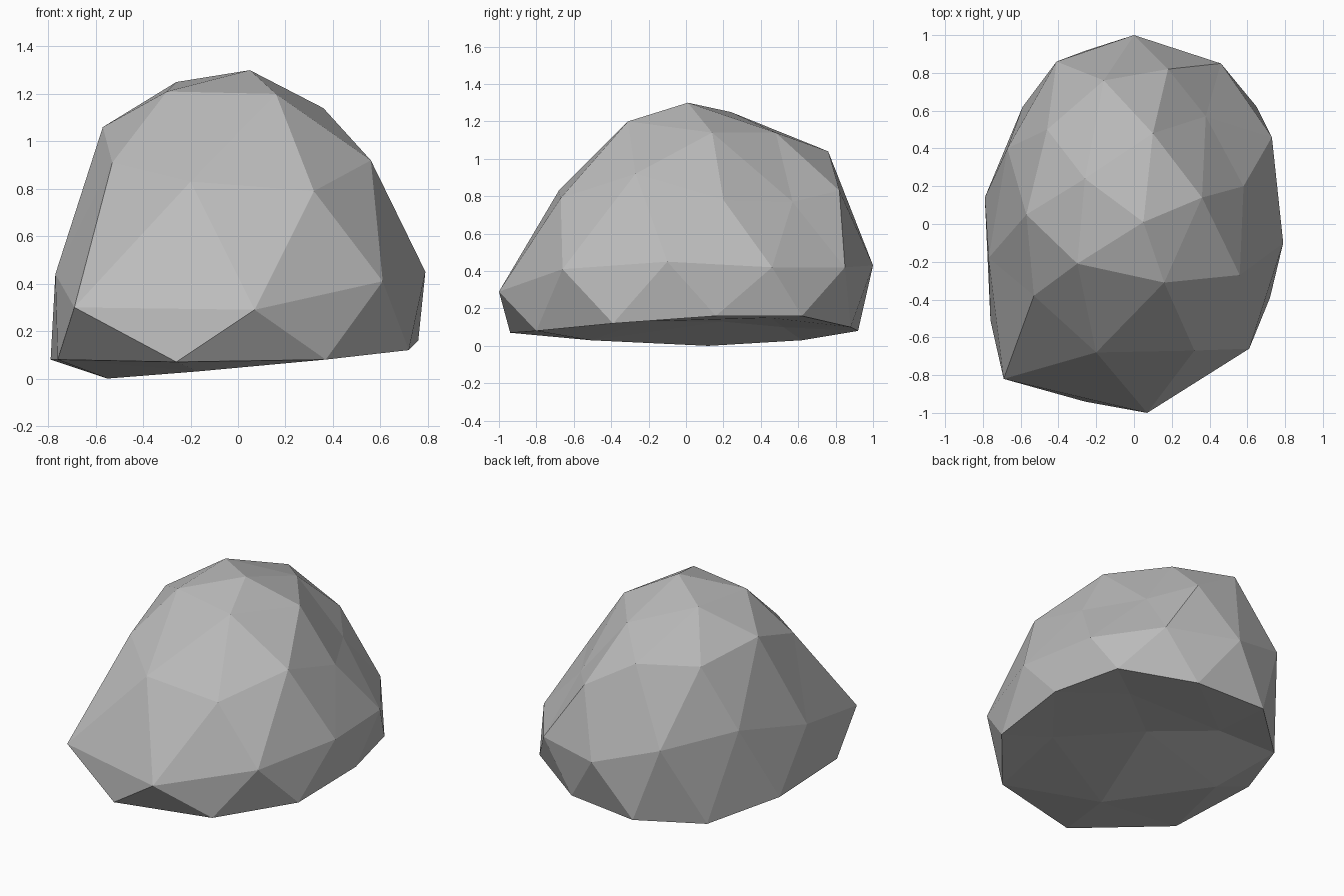
import bpy
import bmesh
from math import sin, cos, radians
from mathutils import Vector

default_cube = bpy.data.objects.get("Cube")
if default_cube:
    bpy.data.objects.remove(default_cube, do_unlink=True)

# Corner rings of the boulder, each running anticlockwise seen from above
summit = [(.05, .01, 1.3)]
crown = [(.36, .14, 1.14), (.1, .48, 1.14), (-.26, .24, 1.25),
         (-.3, -.21, 1.21), (.16, -.31, 1.2)]
shoulder = [(.58, .2, .78), (.38, .57, .77), (.18, .82, .83), (-.16, .76, 1.04),
            (-.46, .5, 1), (-.57, .05, 1.06), (-.53, -.38, .91),
            (-.2, -.68, .83), (.32, -.67, .79), (.56, -.27, .92)]
girth = [(.73, .46, .42), (.46, .85, .42), (0, 1, .43), (-.41, .86, .56),
         (-.67, .4, .59), (-.77, -.18, .44), (-.69, -.82, .3),
         (.07, -1, .29), (.61, -.66, .41), (.79, -.1, .45)]
foot = [(.76, .16, .16), (.65, .62, .16), (.23, .88, .1), (-.25, .92, .08),
        (-.59, .62, .03), (-.79, .14, .08), (-.76, -.51, .08),
        (-.26, -.94, .07), (.37, -.8, .08), (.72, -.39, .12)]
underside = [(.41, .45, .15), (-.24, .52, .1), (-.55, .12, 0),
             (-.17, -.51, .03), (.45, -.23, .13)]
base_centre = [(.06, .19, .13)]


def ball_direction(polar, azimuth):
    """Unit direction on a faceted ball, from angles in degrees."""
    p, a = radians(polar), radians(azimuth)
    return Vector((sin(p) * cos(a), sin(p) * sin(a), cos(p)))


def add_ring(bm, corners, targets, polar_even, polar_odd, first_azimuth):
    """Place one ring on the regular ball and remember its final corners."""
    step = 360 / len(corners)
    for i, corner in enumerate(corners):
        polar = polar_odd if i % 2 else polar_even
        vert = bm.verts.new(ball_direction(polar, first_azimuth + i * step))
        targets.append((vert, Vector(corner)))


def make_material(name, colour):
    material = bpy.data.materials.new(name)
    material.use_nodes = True
    material.diffuse_color = colour
    shader = next(n for n in material.node_tree.nodes
                  if n.type == "BSDF_PRINCIPLED")
    shader.inputs["Base Color"].default_value = colour
    shader.inputs["Roughness"].default_value = 0.9
    return material


def build_boulder():
    bm = bmesh.new()
    targets = []
    # Regular triangulated ball gives the facet layout
    tip, high, mid = 31.72, 63.43, 58.28
    add_ring(bm, summit, targets, 0, 0, 0)
    add_ring(bm, crown, targets, tip, tip, 0)
    add_ring(bm, shoulder, targets, high, mid, 0)
    add_ring(bm, girth, targets, 90, 90, 18)
    add_ring(bm, foot, targets, 180 - mid, 180 - high, 0)
    add_ring(bm, underside, targets, 180 - tip, 180 - tip, 36)
    add_ring(bm, base_centre, targets, 180, 180, 0)
    bmesh.ops.convex_hull(bm, input=bm.verts[:])

    # Chisel the ball into the stone's shape
    for vert, corner in targets:
        vert.co = corner
    bmesh.ops.recalc_face_normals(bm, faces=bm.faces[:])
    for face in bm.faces:
        face.smooth = False

    mesh = bpy.data.meshes.new("boulder")
    bm.to_mesh(mesh)
    bm.free()
    boulder = bpy.data.objects.new("boulder", mesh)
    bpy.context.scene.collection.objects.link(boulder)
    return boulder


stone_grey = make_material("stone grey", (0.5, 0.5, 0.5, 1))
build_boulder().data.materials.append(stone_grey)
